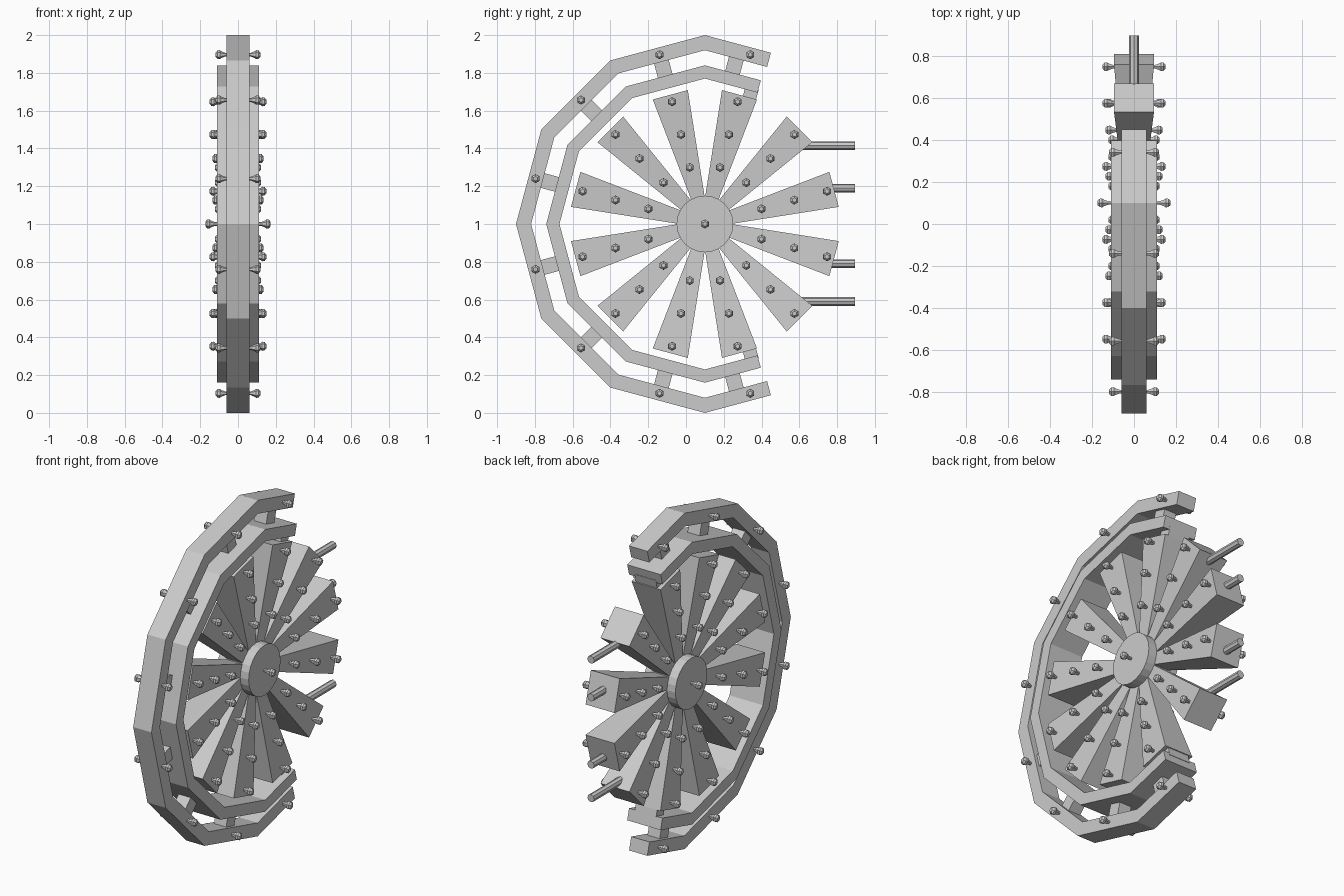
import bpy, bmesh, math
from mathutils import Vector, Matrix

if "Cube" in bpy.data.objects:
    bpy.data.objects.remove(bpy.data.objects["Cube"], do_unlink=True)

grey = bpy.data.materials.new("plain grey")
grey.use_nodes = True
colour = (0.6, 0.6, 0.6, 1)
grey.diffuse_color = colour
grey.node_tree.nodes["Principled BSDF"].inputs["Base Color"].default_value = colour

CY, CZ = 0.1, 1.0          # wheel centre
SPOKES = [15 + 30 * k for k in range(12)]


def finish(name, bm):
    bmesh.ops.recalc_face_normals(bm, faces=bm.faces)
    mesh = bpy.data.meshes.new(name)
    bm.to_mesh(mesh)
    bm.free()
    mesh.materials.append(grey)
    obj = bpy.data.objects.new(name, mesh)
    bpy.context.scene.collection.objects.link(obj)
    return obj


def polar(x, angle, radius, shift=0):
    """Point in the wheel plane, shifted clockwise along the tangent."""
    a = math.radians(angle)
    c, s = math.cos(a), math.sin(a)
    return Vector((x, CY + radius * c + shift * s, CZ + radius * s - shift * c))


def block(name, angle, r0, r1, w0, w1, d0, d1, shift=0):
    """Radial block whose half width and half depth may taper."""
    bm = bmesh.new()
    ends = []
    for r, w, d in ((r0, w0, d0), (r1, w1, d1)):
        ends.append([bm.verts.new(polar(sx * d, angle, r, shift + sw * w))
                     for sx, sw in ((-1, -1), (1, -1), (1, 1), (-1, 1))])
    a, b = ends
    bm.faces.new(a)
    bm.faces.new(b)
    for i in range(4):
        j = (i + 1) % 4
        bm.faces.new((a[i], a[j], b[j], b[i]))
    return finish(name, bm)


def open_ring(name, outer, inner, half_depth, end_shift):
    """Faceted C-shaped ring, open towards the back."""
    bm = bmesh.new()
    flat = math.cos(math.radians(15))

    def outline(r):
        pts = [polar(-half_depth, 75, r * flat, end_shift)]
        pts += [polar(-half_depth, a, r) for a in range(90, 271, 30)]
        pts.append(polar(-half_depth, 285, r * flat, -end_shift))
        return [bm.verts.new(p) for p in pts]

    o, i = outline(outer), outline(inner)
    faces = [bm.faces.new((o[k], o[k + 1], i[k + 1], i[k])) for k in range(len(o) - 1)]
    ext = bmesh.ops.extrude_face_region(bm, geom=faces)
    moved = [g for g in ext["geom"] if isinstance(g, bmesh.types.BMVert)]
    bmesh.ops.translate(bm, verts=moved, vec=(2 * half_depth, 0, 0))
    return finish(name, bm)


def cylinder(name, radius, length, sides, centre, axis):
    bm = bmesh.new()
    turn = Matrix.Rotation(math.pi / 2, 4, axis)
    bmesh.ops.create_cone(bm, cap_ends=True, segments=sides, radius1=radius,
                          radius2=radius, depth=length,
                          matrix=Matrix.Translation(centre) @ turn)
    return finish(name, bm)


# Knob-headed bolts: a six-sided turned profile of (height, radius)
BOLT = [(-0.01, 0.009), (0.008, 0.01), (0.028, 0.018), (0.036, 0.024),
        (0.048, 0.023), (0.058, 0.012)]


def bolt_pair(name, angle, radius, surface):
    bm = bmesh.new()
    centre = polar(0, angle, radius)
    for side in (-1, 1):
        rings = []
        for h, r in BOLT:
            rings.append([bm.verts.new(centre + Vector((
                side * (surface + h),
                r * math.sin(math.radians(60 * k)),
                r * math.cos(math.radians(60 * k))))) for k in range(6)])
        for a, b in zip(rings, rings[1:]):
            for k in range(6):
                n = (k + 1) % 6
                bm.faces.new((a[k], a[n], b[n], b[k]))
        bm.faces.new(rings[0])
        bm.faces.new(rings[-1])
    finish(name, bm)


# Rings
open_ring("outer_ring", 1.0, 0.92, 0.06, 0.103)
open_ring("inner_ring", 0.84, 0.77, 0.11, 0.089)

# Hub
cylinder("hub", 0.15, 0.21, 24, (0, CY, CZ), 'Y')
bolt_pair("hub_bolts", 0, 0, 0.115)

# Tapering spokes with three bolt pairs each
R0, R1, D0, D1 = 0.12, 0.708, 0.048, 0.095
for n, angle in enumerate(SPOKES):
    block(f"spoke_{n}", angle, R0, R1, 0.034, 0.096, D0, D1)
    for m, r in enumerate((0.31, 0.49, 0.67)):
        depth = D0 + (D1 - D0) * (r - R0) / (R1 - R0)
        bolt_pair(f"spoke_bolts_{n}_{m}", angle, r, depth)

# Ring bolts and the spacers joining the two rings
for n, angle in enumerate(range(75, 286, 30)):
    bolt_pair(f"ring_bolts_{n}", angle, 0.928, 0.06)
    shift = {75: -0.066, 285: 0.066}.get(angle, 0)
    block(f"spacer_{n}", angle, 0.8, 0.9, 0.04, 0.04, 0.04, 0.04, shift)

# Small blocks joining the inner ring ends to the spokes
for side, angle in ((1, 75), (-1, 285)):
    block("end_block", angle, 0.7, 0.76, 0.036, 0.036, 0.07, 0.07, side * 0.055)

# Rods sticking out of the rear spokes
for n, (z, start) in enumerate(((1.415, 0.58), (1.19, 0.72), (0.79, 0.72), (0.59, 0.58))):
    cylinder(f"rear_rod_{n}", 0.023, 0.895 - start, 8, (0, (start + 0.895) / 2, z), 'X')
